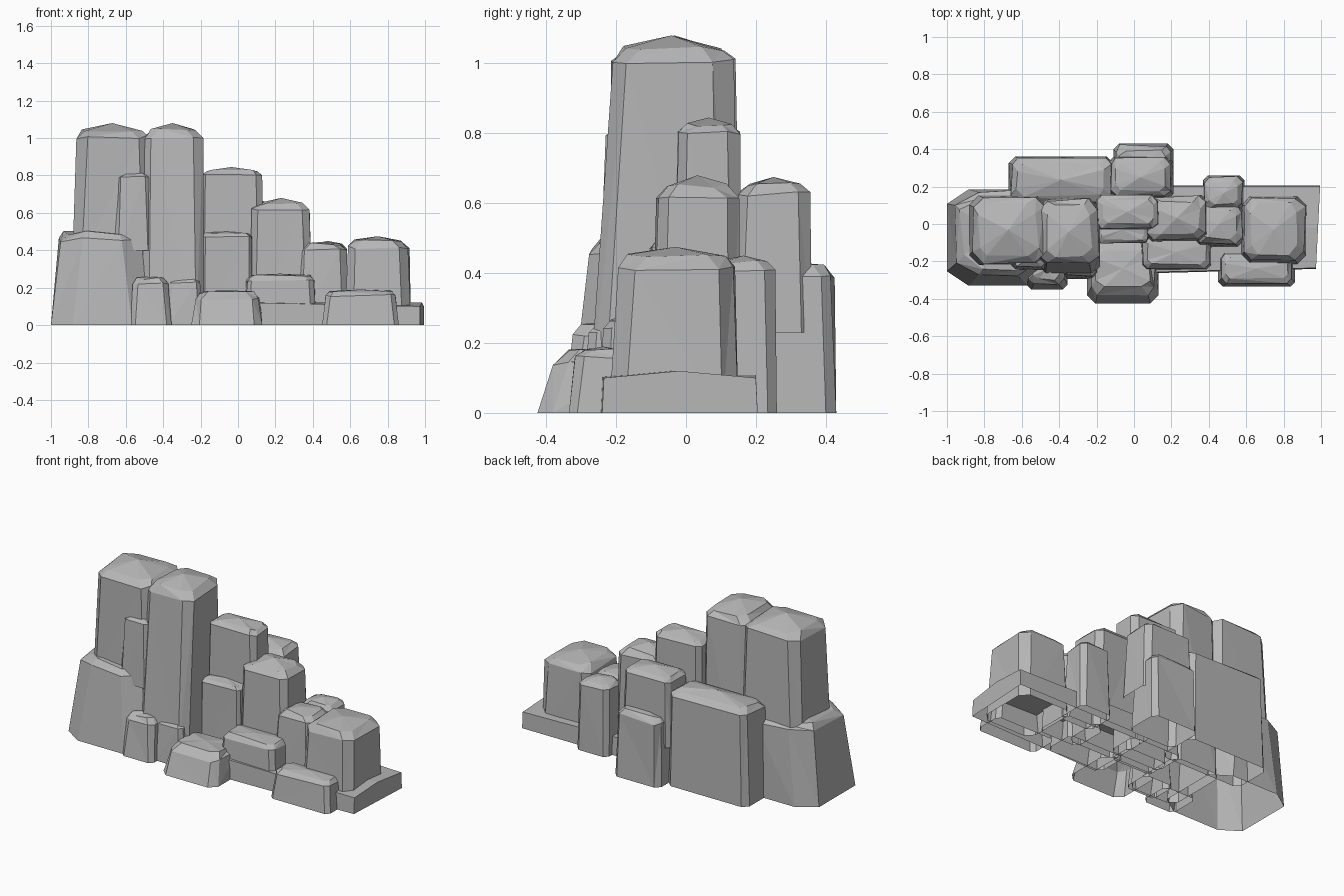
import bpy
import bmesh
import random
from mathutils import Vector

random.seed(4)

default_cube = bpy.data.objects.get("Cube")
if default_cube:
    bpy.data.objects.remove(default_cube, do_unlink=True)

# One plain stone colour
stone = bpy.data.materials.new("grey stone")
stone.use_nodes = True
colour = (0.47, 0.47, 0.47, 1)
stone.diffuse_color = colour
stone.node_tree.nodes["Principled BSDF"].inputs["Base Color"].default_value = colour


def finish(name, bm):
    """Turn a bmesh into a flat shaded stone object."""
    bmesh.ops.recalc_face_normals(bm, faces=bm.faces)
    mesh = bpy.data.meshes.new(name)
    bm.to_mesh(mesh)
    bm.free()
    mesh.materials.append(stone)
    obj = bpy.data.objects.new(name, mesh)
    bpy.context.collection.objects.link(obj)
    return obj


def cut_rectangle(x0, x1, y0, y1, cut, long_cut):
    """Outline of a rectangle with its corners cut off, anticlockwise."""
    return [(x0 + long_cut, y0), (x1 - long_cut, y0), (x1, y0 + cut), (x1, y1 - cut),
            (x1 - long_cut, y1), (x0 + long_cut, y1), (x0, y1 - cut), (x0, y0 + cut)]


def rock(name, xs, ys, top, bottom=0, side=0.015, front=0.02, back=0.01,
         peak=0.04, corner=0.13, stretch=1):
    """Tapered boulder column: foot, shoulder, worn rim and a low peak."""
    (x0, x1), (y0, y1) = xs, ys
    size = min(x1 - x0, y1 - y0)
    cut = size * corner
    worn = min(0.035, size * 0.12)
    bm = bmesh.new()
    rings = []
    levels = ((bottom, 0, 0), (top - peak - worn, 1, 0), (top - peak, 1, worn))
    for z, taper, inset in levels:
        outline = cut_rectangle(x0 + side * taper + inset, x1 - side * taper - inset,
                                y0 + front * taper + inset, y1 - back * taper - inset,
                                cut, cut * stretch)
        ring = []
        for x, y in outline:
            wobble = Vector([random.uniform(-1, 1) for _ in range(3)])
            wobble *= 0.03 * size * taper
            ring.append(bm.verts.new(Vector((x, y, z)) + wobble))
        rings.append(ring)
    # Uneven facets down the sides
    for lower, upper in zip(rings, rings[1:]):
        for i in range(len(lower)):
            j = (i + 1) % len(lower)
            a, b, c, d = lower[i], lower[j], upper[j], upper[i]
            if random.random() < 0.5:
                bm.faces.new((a, b, c))
                bm.faces.new((a, c, d))
            else:
                bm.faces.new((a, b, d))
                bm.faces.new((b, c, d))
    # Low peaked cap
    apex = bm.verts.new(((x0 + x1) / 2, (y0 + y1 + front - back) / 2, top))
    rim = rings[-1]
    for i in range(len(rim)):
        bm.faces.new((rim[i], rim[(i + 1) % len(rim)], apex))
    return finish(name, bm)


# Tall pillars; the left one and its ledge rest inside the end boulder
rock("tall_left_pillar", (-0.885, -0.46), (-0.22, 0.155), 1.08, bottom=0.35, side=0.025,
     front=0.015, back=0.015)
rock("tall_right_pillar", (-0.52, -0.18), (-0.28, 0.14), 1.08, front=0.065)
rock("pillar_ledge", (-0.66, -0.46), (-0.245, -0.08), 0.825, bottom=0.4, front=0.02,
     peak=0.015)

# Broad boulder at the left end
rock("left_boulder", (-1.0, -0.45), (-0.33, 0.185), 0.5, side=0.045, front=0.05,
     peak=0.012, corner=0.15, stretch=1.5)

# Stepped middle columns
rock("upper_middle_column", (-0.21, 0.14), (-0.04, 0.16), 0.845, peak=0.02)
rock("middle_step", (-0.2, 0.08), (-0.105, 0.05), 0.5, side=0.005, front=0.005, peak=0.01)
rock("lower_middle_column", (0.06, 0.4), (-0.1, 0.155), 0.68, side=0.02, peak=0.03)
rock("right_front_step", (0.31, 0.59), (-0.125, 0.11), 0.445, peak=0.012)
rock("right_back_step", (0.37, 0.59), (0.06, 0.26), 0.45, side=0.01, peak=0.015)

# Rear boulders
rock("rear_wide_boulder", (-0.67, -0.11), (0.1, 0.36), 0.62, peak=0.025)
rock("rear_upper_boulder", (-0.14, 0.21), (0.13, 0.36), 0.675, bottom=0.23, peak=0.02)
rock("rear_low_boulder", (-0.11, 0.21), (0.2, 0.43), 0.43, side=0.01, peak=0.012)

# Right end boulder
rock("right_boulder", (0.57, 0.925), (-0.22, 0.15), 0.475, peak=0.025)

# Small stones along the front
rock("front_left_stone", (-0.575, -0.355), (-0.35, -0.15), 0.26, front=0.03, peak=0.012)
rock("front_gap_stone", (-0.39, -0.185), (-0.295, -0.12), 0.265, peak=0.015)
rock("front_centre_stone", (-0.25, 0.13), (-0.425, -0.09), 0.185, front=0.05, peak=0.01)
rock("front_middle_stone", (0.03, 0.42), (-0.25, -0.05), 0.275, front=0.01, peak=0.012)
rock("front_right_stone", (0.45, 0.86), (-0.335, -0.15), 0.19, peak=0.01)

# Flat base slab with a shallow ridge, its front edge slightly skewed
bm = bmesh.new()
section = [(-0.24, 0), (-0.235, 0.1), (-0.02, 0.12), (0.2, 0.1), (0.205, 0)]
left_end = [bm.verts.new((0.06, y * 1.1 if y < 0 else y, min(z * 1.2, 0.12)))
            for y, z in section]
right_end = [bm.verts.new((0.985 + 0.05 * y, y, z)) for y, z in section]
for i in range(len(section) - 1):
    bm.faces.new((left_end[i], left_end[i + 1], right_end[i + 1], right_end[i]))
bm.faces.new(left_end)
bm.faces.new(right_end)
finish("base_slab", bm)
